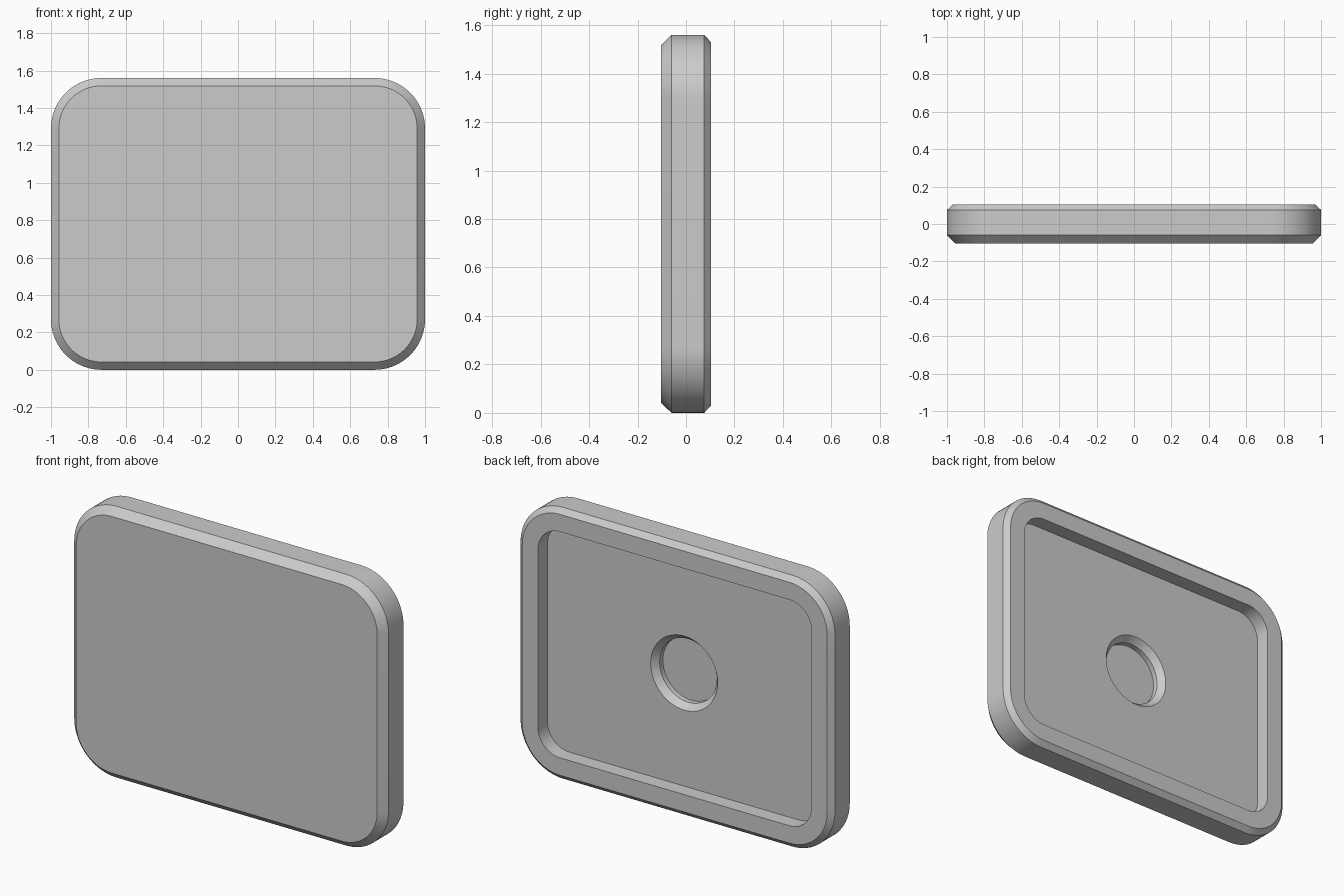
import bpy, bmesh, math

cube = bpy.data.objects.get("Cube")
if cube:
    bpy.data.objects.remove(cube, do_unlink=True)

HALF_W, HEIGHT, RADIUS = 1.0, 1.56, 0.27
STEPS = 18                      # segments per rounded corner
MID = HEIGHT / 2

grey = bpy.data.materials.new("light grey")
grey.use_nodes = True
colour = (0.6, 0.6, 0.6, 1)
grey.diffuse_color = colour
grey.node_tree.nodes["Principled BSDF"].inputs["Base Color"].default_value = colour


def rounded_ring(bm, inset, y):
    """Rounded rectangle, parallel to the outline of the plate."""
    r = RADIUS - inset
    cx, cz = HALF_W - RADIUS, MID - RADIUS
    ring = []
    for q, (sx, sz) in enumerate([(1, 1), (-1, 1), (-1, -1), (1, -1)]):
        for i in range(STEPS + 1):
            a = (q + i / STEPS) * math.pi / 2
            ring.append(bm.verts.new((sx * cx + r * math.cos(a), y,
                                      MID + sz * cz + r * math.sin(a))))
    return ring


def round_ring(bm, radius, y):
    """Circle with as many points as a rounded rectangle."""
    n = 4 * (STEPS + 1)
    angles = [(i + 0.5) / n * math.tau for i in range(n)]
    return [bm.verts.new((radius * math.cos(a), y, MID + radius * math.sin(a)))
            for a in angles]


bm = bmesh.new()
# chamfered outside, then rim and recessed back panel
rings = [rounded_ring(bm, inset, y) for inset, y in [
    (0.042, -0.103), (0, -0.06), (0, 0.075), (0.03, 0.103),
    (0.13, 0.103), (0.13, 0.017)]]
# countersunk round pocket in the panel
rings += [round_ring(bm, radius, y) for radius, y in [
    (0.213, 0.017), (0.182, -0.02), (0.182, -0.05)]]

for a, b in zip(rings, rings[1:]):
    for i in range(len(a)):
        j = (i + 1) % len(a)
        bm.faces.new((a[i], a[j], b[j], b[i]))
bm.faces.new(rings[0])
bm.faces.new(rings[-1])
bmesh.ops.recalc_face_normals(bm, faces=bm.faces)

mesh = bpy.data.meshes.new("plate")
bm.to_mesh(mesh)
bm.free()
mesh.materials.append(grey)
plate = bpy.data.objects.new("plate", mesh)
bpy.context.collection.objects.link(plate)

bpy.ops.object.select_all(action='DESELECT')
plate.select_set(True)
bpy.context.view_layer.objects.active = plate
bpy.ops.object.shade_smooth_by_angle(angle=math.radians(30))
